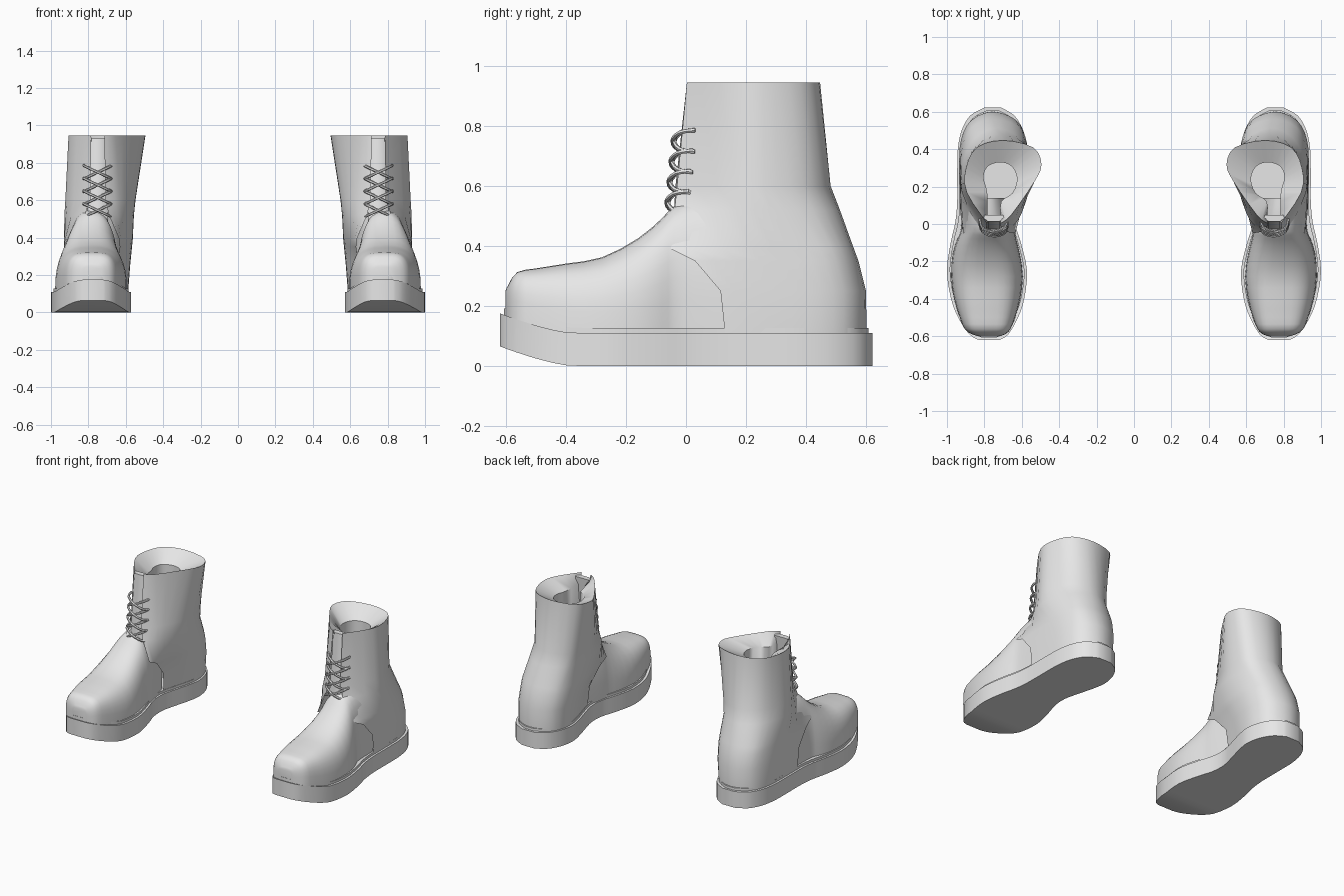
import bpy, bmesh, math
from mathutils import Vector

if "Cube" in bpy.data.objects:
    bpy.data.objects.remove(bpy.data.objects["Cube"])

grey = bpy.data.materials.new("grey leather")
grey.diffuse_color = (0.8, 0.8, 0.8, 1)
grey.use_nodes = True
grey.node_tree.nodes["Principled BSDF"].inputs["Base Color"].default_value = grey.diffuse_color


def spline(pts, n):
    """Catmull-Rom curve through the points, n steps per span."""
    p = [Vector(q) for q in pts]
    p = [p[0]] + p + [p[-1]]
    out = []
    for i in range(1, len(p) - 2):
        a, b, c, d = p[i - 1:i + 3]
        for k in range(n):
            t = k / n
            out.append(0.5 * (2 * b + (c - a) * t + (2 * a - 5 * b + 4 * c - d) * t * t
                              + (3 * b - a - 3 * c + d) * t ** 3))
    return out + [p[-2]]


def finish(ob, angle):
    """Colour, smooth, and mirror to make the pair."""
    ob.data.materials.clear()
    ob.data.materials.append(grey)
    bpy.ops.object.select_all(action='DESELECT')
    ob.select_set(True)
    bpy.context.view_layer.objects.active = ob
    bpy.ops.object.shade_smooth_by_angle(angle=math.radians(angle))
    m = ob.modifiers.new("pair", 'MIRROR')
    m.use_mirror_merge = False


def loft(name, rings, closed=True, cap_first=True, cap_last=True, angle=40):
    bm = bmesh.new()
    rows = [[bm.verts.new(p) for p in r] for r in rings]
    n = len(rows[0])
    for a, b in zip(rows, rows[1:]):
        for i in range(n if closed else n - 1):
            j = (i + 1) % n
            bm.faces.new((a[i], a[j], b[j], b[i]))
    if cap_first:
        bm.faces.new(rows[0][::-1])
    if cap_last:
        bm.faces.new(rows[-1])
    bmesh.ops.recalc_face_normals(bm, faces=bm.faces[:])
    me = bpy.data.meshes.new(name)
    bm.to_mesh(me)
    bm.free()
    ob = bpy.data.objects.new(name, me)
    bpy.context.collection.objects.link(ob)
    finish(ob, angle)
    return ob


def lift(y):
    """Toe spring: how far the sole curls up."""
    return 0.065 * (max(0, -0.38 - y) / 0.24) ** 1.4


# Sole and welt: rows of (y, inner x, outer x)
outline = spline([(-.62, .72, .83), (-.59, .672, .88), (-.5, .62, .94), (-.4, .587, .978),
                  (-.25, .572, 1.0), (-.1, .605, .98), (0, .635, .957), (.1, .64, .946),
                  (.2, .617, .945), (.3, .59, .945), (.4, .573, .942), (.5, .592, .922),
                  (.58, .64, .875), (.622, .71, .80)], 3)


def slab(name, inset, z0, z1):
    rings = []
    for y, a, b in outline:
        z = lift(y)
        a, b, y = a + inset, b - inset, y * (1 - inset / .62)
        rings.append([(a, y, z0 + z), (b, y, z0 + z), (b, y, z1 + z), (a, y, z1 + z)])
    loft(name, rings, angle=35)


slab("sole", 0, 0, .11)
slab("welt", .014, .09, .127)

# Vamp: arched sections of (y, inner x, outer x, top z, roundness)
vamp = spline([(-.602, .725, .825, .25, .5), (-.59, .69, .865, .275, .52),
               (-.562, .66, .905, .313, .55), (-.5, .635, .932, .325, .6),
               (-.4, .608, .962, .341, .65), (-.28, .594, .978, .362, .72),
               (-.16, .61, .97, .425, .78), (-.08, .63, .945, .492, .78),
               (-.04, .636, .928, .532, .78), (.03, .648, .922, .555, .8),
               (.14, .67, .92, .56, .8)], 2)
rings = []
for y, a, b, top, p in vamp:
    base = .11 + lift(y)
    ring = []
    for k in range(19):
        t = math.pi * k / 18
        c, s = math.cos(t), max(0, math.sin(t))
        ring.append(((a + b) / 2 - (b - a) / 2 * math.copysign(abs(c) ** p, c), y,
                     base + (top - base) * s ** p))
    rings.append(ring)
loft("vamp", rings, angle=50)

# Shaft: open outlines from inner front edge, round the heel, to outer front edge
shaft = [
    (.11, [(.652, .13), (.63, .22), (.597, .34), (.59, .45), (.637, .555), (.755, .602),
           (.87, .555), (.92, .45), (.93, .3), (.932, .13)]),
    (.25, [(.645, .115), (.615, .2), (.585, .32), (.58, .45), (.63, .555), (.755, .6),
           (.87, .555), (.925, .45), (.935, .3), (.932, .115)]),
    (.35, [(.632, .03), (.605, .14), (.575, .27), (.57, .42), (.62, .53), (.75, .575),
           (.87, .53), (.92, .42), (.93, .25), (.925, .03)]),
    (.39, [(.634, -.05), (.605, .07), (.57, .23), (.567, .4), (.62, .52), (.75, .56),
           (.87, .515), (.92, .4), (.93, .22), (.912, -.05)]),
    (.52, [(.69, -.04), (.62, .02), (.565, .17), (.56, .33), (.60, .45), (.73, .513),
           (.85, .46), (.915, .33), (.92, .17), (.82, -.038)]),
    (.60, [(.708, -.035), (.63, .035), (.56, .18), (.55, .3), (.58, .425), (.715, .482),
           (.84, .425), (.908, .3), (.913, .17), (.79, -.03)]),
    (.945, [(.715, .003), (.655, .05), (.53, .23), (.495, .32), (.54, .41), (.70, .447),
            (.84, .41), (.898, .3), (.895, .17), (.785, .003)]),
]
# Lining: keyhole-shaped opening below the rim, then straight down
hole = [(.713, .025), (.71, .12), (.65, .165), (.625, .24), (.65, .305), (.71, .33),
        (.78, .31), (.805, .25), (.785, .17), (.782, .025)]
rings = [[(q.x, q.y, z) for q in spline(pts, 3)] for z, pts in shaft]
rings += [[(q.x, q.y, z) for q in spline(hole, 3)] for z in (.88, .2)]
loft("shaft", rings, closed=False, cap_first=False, angle=50)


def edge_y(z):
    """Depth of the front opening at a height."""
    return -.04 + .1 * (z - .52)


# Tongue behind the front opening
rings = []
for z in (.44, .6, .75, .93):
    y = edge_y(z) + .012
    rings.append([(.695, y + .02, z), (.72, y, z), (.78, y, z), (.805, y + .02, z),
                  (.80, y + .035, z), (.70, y + .035, z)])
loft("tongue", rings)


# Laces: crossing strands bowed out in front of the opening
def lace(name, pts, radius=.0075):
    cu = bpy.data.curves.new(name, 'CURVE')
    cu.dimensions = '3D'
    cu.bevel_depth = radius
    cu.bevel_resolution = 1
    cu.use_fill_caps = True
    path = spline(pts, 3)
    sp = cu.splines.new('POLY')
    sp.points.add(len(path) - 1)
    for p, q in zip(sp.points, path):
        p.co = (*q, 1)
    ob = bpy.data.objects.new(name, cu)
    bpy.context.collection.objects.link(ob)
    bpy.ops.object.select_all(action='DESELECT')
    ob.select_set(True)
    bpy.context.view_layer.objects.active = ob
    bpy.ops.object.convert(target='MESH')
    finish(bpy.context.view_layer.objects.active, 50)


for level in range(4):
    z = .51 + .068 * level
    for side in (-1, 1):
        pts = []
        for u, dy, dz in ((-1, .05, 0), (-.8, .0, .008), (0, -.022, .036),
                          (.8, .0, .064), (1, .05, .072)):
            bow = -.006 if side > 0 else 0
            pts.append((.75 + side * u * .075, edge_y(z + dz) + dy + bow, z + dz))
        lace("lace", pts)
